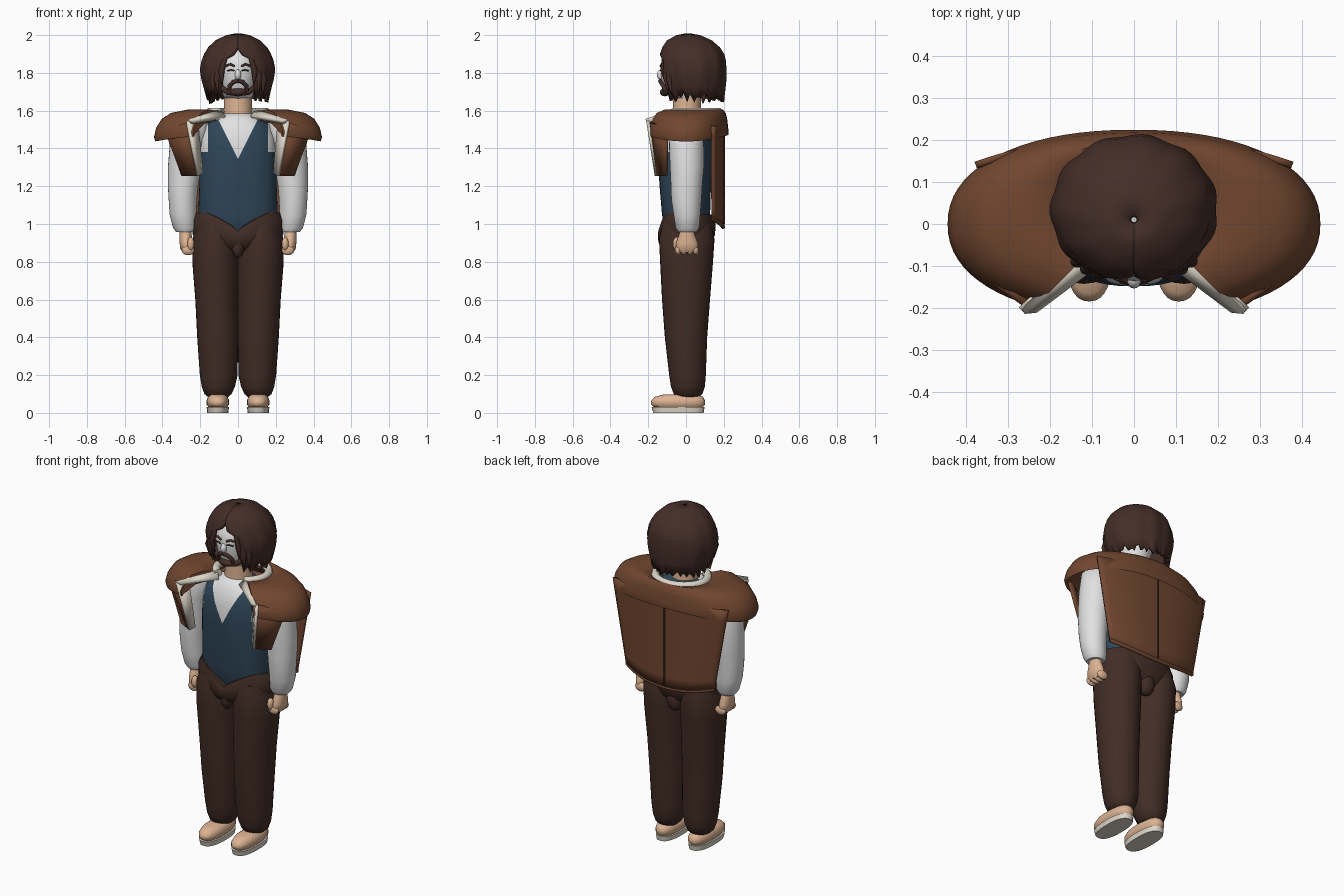
import bpy, bmesh, math, random
from math import sin, cos, radians, pi
from mathutils import Vector

random.seed(4)
if "Cube" in bpy.data.objects:
    bpy.data.objects.remove(bpy.data.objects["Cube"])


def material(name, rgb):
    m = bpy.data.materials.new(name)
    m.use_nodes = True
    m.diffuse_color = (*rgb, 1)
    m.node_tree.nodes["Principled BSDF"].inputs["Base Color"].default_value = (*rgb, 1)
    return m


HAIR = material("hair brown", (.058, .027, .021))
TROUSER = material("trouser brown", (.054, .026, .019))
LEATHER = material("jacket brown", (.165, .062, .029))
BLUE = material("waistcoat blue", (.029, .062, .1))
WHITE = material("white", (.76, .76, .77))
CREAM = material("cream", (.72, .67, .58))
SKIN = material("skin tan", (.72, .45, .29))


def finish(bm, name, mat, mirror=False, thick=0, sharp=50):
    bmesh.ops.recalc_face_normals(bm, faces=bm.faces)
    me = bpy.data.meshes.new(name)
    bm.to_mesh(me)
    bm.free()
    me.materials.append(mat)
    for p in me.polygons:
        p.use_smooth = True
    me.set_sharp_from_angle(angle=radians(sharp))
    ob = bpy.data.objects.new(name, me)
    bpy.context.collection.objects.link(ob)
    if thick:
        mod = ob.modifiers.new("thickness", 'SOLIDIFY')
        mod.thickness, mod.offset = thick, 0
    if mirror:
        ob.modifiers.new("mirror", 'MIRROR')
    return ob


def grid(rows, closed=True, caps=True, loop_rows=False):
    """Skin rows of points; columns may close into rings, rows into a tube."""
    bm = bmesh.new()
    vs = [[bm.verts.new(p) for p in r] for r in rows]
    n, k = len(vs[0]), len(vs)
    for j in range(k if loop_rows else k - 1):
        a, b = vs[j], vs[(j + 1) % k]
        for i in range(n if closed else n - 1):
            h = (i + 1) % n
            bm.faces.new((a[i], a[h], b[h], b[i]))
    if caps and loop_rows:
        bm.faces.new([r[0] for r in vs])
        bm.faces.new([r[-1] for r in vs])
    elif caps:
        bm.faces.new(vs[0])
        bm.faces.new(vs[-1])
    return bm


def oval(t, rx, ry, p=2):
    c, s = cos(t), sin(t)
    return (math.copysign(abs(c) ** (2 / p), c) * rx, math.copysign(abs(s) ** (2 / p), s) * ry)


def rings(levels, n=32, p=2):
    """Levels are (z, centre x, centre y, radius x, radius y)."""
    out = []
    for z, cx, cy, rx, ry in levels:
        pts = [oval(2 * pi * i / n, rx, ry, p) for i in range(n)]
        out.append([(cx + x, cy + y, z) for x, y in pts])
    return out


def loft(name, levels, mat, mirror=False, p=2, sharp=50):
    return finish(grid(rings(levels, p=p)), name, mat, mirror, sharp=sharp)


def ball(name, loc, size, mat, mirror=False):
    bm = bmesh.new()
    bmesh.ops.create_uvsphere(bm, u_segments=16, v_segments=10, radius=1)
    for v in bm.verts:
        v.co = Vector(a * s + l for a, s, l in zip(v.co, size, loc))
    return finish(bm, name, mat, mirror)


def tube(name, pts, r, mat, mirror=False):
    cu = bpy.data.curves.new(name, 'CURVE')
    cu.dimensions, cu.bevel_depth, cu.bevel_resolution = '3D', r, 3
    cu.use_fill_caps = True
    sp = cu.splines.new('POLY')
    sp.points.add(len(pts) - 1)
    for q, p in zip(sp.points, pts):
        q.co = (*p, 1)
    cu.materials.append(mat)
    sp.use_smooth = True
    ob = bpy.data.objects.new(name, cu)
    bpy.context.collection.objects.link(ob)
    if mirror:
        ob.modifiers.new("mirror", 'MIRROR')


def plate(name, pts, mat, thick):
    bm = bmesh.new()
    bm.faces.new([bm.verts.new(p) for p in pts])
    finish(bm, name, mat, True, thick, 30)


# Shoes and trousers
loft("shoe_sole", [(0, .107, -.04, .056, .133), (.03, .107, -.042, .059, .14)], CREAM, True, 2.5)
loft("shoe_upper", [(.031, .107, -.04, .05, .13), (.045, .107, -.042, .06, .143), (.065, .107, -.042, .06, .143),
                    (.085, .107, -.038, .052, .128), (.097, .107, -.03, .035, .09)], SKIN, True, 2.4)
loft("ankle", [(.06, .107, .01, .045, .05), (.14, .107, .01, .045, .05)], SKIN, True)
loft("trouser_leg", [(.078, .105, .012, .045, .05), (.1, .106, .011, .072, .076), (.14, .104, .01, .088, .09),
                     (.2, .102, .008, .1, .097), (.4, .108, 0, .108, .112), (.6, .113, 0, .113, .127),
                     (.8, .12, .003, .122, .14), (.92, .12, .004, .121, .147), (1, .115, .004, .1, .13)],
     TROUSER, True)
hips = []
for f, rx, ry in ((0, .12, .08), (.25, .215, .13), (.5, .24, .15), (.8, .241, .153), (1, .222, .142), (1, .18, .1)):
    row = []
    for i in range(64):
        x, y = oval(2 * pi * i / 64, rx, ry)
        u = min(1, abs(cos(2 * pi * i / 64)) / .75)
        top = .962 + .1 * u ** .8 if y < 0 else 1.05
        row.append((x, y + .004, .84 + f * (top - .84)))
    hips.append(row)
finish(grid(hips, caps=False), "trouser_hips", TROUSER)
ball("trouser_fly", (0, -.1, .89), (.035, .04, .07), TROUSER)
ball("trouser_seat", (0, .1, .88), (.05, .045, .07), TROUSER)

# Torso: waistcoat with shirt showing at the neckline and armholes
bm = grid(rings([(.92, 0, 0, .13, .09), (1, 0, 0, .195, .12), (1.06, 0, 0, .21, .128), (1.2, 0, -.004, .205, .136),
                 (1.35, 0, -.006, .202, .143), (1.45, 0, -.004, .198, .14), (1.52, 0, 0, .175, .125),
                 (1.56, 0, 0, .12, .1), (1.585, 0, 0, .07, .075)], 48, 2.3))
for co, no in (((.16, 0, 0), (1, 0, 0)), ((-.16, 0, 0), (1, 0, 0)), ((0, 0, 1.38), (0, 0, 1)),
               ((0, 0, 1.345), (1, 0, -.5)), ((0, 0, 1.345), (1, 0, .5)), ((0, 0, 0), (0, 1, 0))):
    bmesh.ops.bisect_plane(bm, geom=bm.verts[:] + bm.edges[:] + bm.faces[:], plane_co=co, plane_no=no)
for f in bm.faces:
    c = f.calc_center_median()
    armhole = c.z > 1.38 and abs(c.x) > .16
    neckline = c.y < 0 and abs(c.x) < .5 * (c.z - 1.345)
    f.material_index = int(armhole or neckline)
finish(bm, "waistcoat_and_shirt", BLUE).data.materials.append(WHITE)

# Sleeves and fists
loft("sleeve", [(1.56, .21, 0, .05, .06), (1.5, .25, 0, .1, .088), (1.4, .275, .003, .088, .092),
                (1.3, .283, .005, .088, .09), (1.2, .291, .003, .08, .083), (1.13, .292, .002, .075, .08),
                (1.05, .291, .005, .071, .071), (.98, .282, .007, .062, .062), (.957, .279, .007, .048, .048)],
     WHITE, True)
loft("hand", [(.98, .279, .006, .03, .032), (.94, .277, .005, .032, .043), (.9, .275, .005, .034, .058),
              (.87, .274, .005, .032, .06), (.85, .272, .005, .02, .045)], SKIN, True)
for i in range(4):
    ball("finger", (.264, -.042 + .031 * i, .862), (.034, .017, .027), SKIN, True)
ball("thumb", (.25, -.05, .895), (.018, .02, .036), SKIN, True)

# Shoulder cape, open at the front
cape = []
for k, z in ((0, 1.575), (.1, 1.597), (.4, 1.606), (.7, 1.588), (.86, 1.558), (.96, 1.51), (1, 1.46),
             (.975, 1.437), (.92, 1.455), (.6, 1.53), (0, 1.555)):
    row = []
    for i in range(61):
        f = i / 60
        xi, yi = oval(radians(-50 + 280 * f), .145, .13)
        xo, yo = oval(radians(-60 + 300 * f), .445, .225, 2.2)
        row.append((xi + (xo - xi) * k, (yi + .045) * (1 - k) + yo * k,
                    z + k * (.035 * (yo / .225) ** 2 if z < 1.5 else 0)))
    cape.append(row)
finish(grid(cape, closed=False, loop_rows=True), "shoulder_cape", LEATHER)

# Hanging back panel with centre seam and hem
back = []
for j in range(9):
    w = .29 + .011 * j
    row = []
    for i in range(25):
        u = i / 12 - 1
        low = .985 + .045 * u * u
        row.append((u * w, .196 - .055 * abs(u) ** 2.5, low + (1.52 - low) * j / 8))
    back.append(row)
finish(grid(back, closed=False, caps=False), "back_panel", LEATHER, thick=.016)
tube("back_hem", back[0], .011, LEATHER)
tube("back_seam", [(0, .203, 1), (0, .203, 1.5)], .004, TROUSER)

# Front flaps with pale facing, and the pale collar
plate("front_flap", [(.385, -.1, 1.5), (.26, -.19, 1.54), (.208, -.152, 1.256), (.295, -.105, 1.256)], LEATHER, .016)
plate("flap_facing", [(.27, -.205, 1.545), (.215, -.155, 1.54), (.19, -.13, 1.27), (.215, -.16, 1.255)], CREAM, .016)
plate("opening_facing", [(.265, -.208, 1.548), (.235, -.205, 1.538), (.07, -.08, 1.565), (.095, -.055, 1.6)], CREAM, .022)
collar = []
for i in range(33):
    x, y = oval(radians(-55 + 290 * i / 32), .148, .13)
    collar.append((x, y + .042, 1.594))
tube("collar", collar, .022, CREAM)

# Neck, head and face
loft("neck", [(1.53, 0, .005, .08, .078), (1.6, 0, .005, .075, .074), (1.7, 0, .005, .073, .073)], SKIN)
loft("head", [(1.665, 0, .005, .072, .072), (1.685, 0, -.01, .08, .095), (1.72, 0, -.012, .09, .11),
              (1.77, 0, -.01, .105, .122), (1.83, 0, -.008, .115, .128), (1.89, 0, 0, .11, .12),
              (1.94, 0, .01, .07, .08)], WHITE)
ball("nose", (0, -.132, 1.79), (.017, .022, .028), WHITE)
tube("eye", [(.02, -.134, 1.812), (.038, -.13, 1.816), (.056, -.121, 1.811)], .004, HAIR, True)
tube("eyebrow", [(.017, -.134, 1.835), (.04, -.13, 1.846), (.064, -.116, 1.838)], .006, HAIR, True)
tube("moustache", [(0, -.137, 1.758), (.025, -.133, 1.752), (.045, -.12, 1.73), (.047, -.11, 1.705)], .011, HAIR, True)
tube("beard_side", [(.1, -.05, 1.745), (.085, -.077, 1.72), (.055, -.1, 1.698), (0, -.118, 1.692)], .015, HAIR, True)
ball("beard_chin", (0, -.112, 1.698), (.045, .026, .022), HAIR)

# Hair shell with face opening and ragged lower edge
hair = []
N = 65
rag = [random.uniform(-.022, .012) + (.014 if i % 3 else -.014) for i in range(N)]
for z, rx, ry, cy, gap in ((2, .008, .008, .01, 0), (1.99, .06, .06, .012, 0), (1.965, .112, .112, .018, 0),
                           (1.93, .148, .143, .027, 0), (1.895, .168, .16, .032, 8), (1.865, .18, .166, .033, 27),
                           (1.82, .189, .169, .034, 30), (1.77, .182, .167, .036, 30), (1.73, .171, .16, .039, 31),
                           (1.68, .153, .148, .043, 36)):
    row = []
    for i in range(N):
        f = i / (N - 1)
        t = radians(gap) + f * (2 * pi - 2 * radians(gap))
        r = 1 + .018 * sin(11 * t) * min(1, (2 - z) * 10)
        last = rag[i] - .015 * (1 - cos(2 * pi * f)) / 2 if z < 1.7 else 0
        row.append((sin(t) * rx * r, cy - cos(t) * ry * r, z + last))
    hair.append(row)
finish(grid(hair, closed=False, caps=False), "hair", HAIR, thick=.02, sharp=60)
for dx, top, low in ((.088, 1.88, 1.74), (.112, 1.86, 1.695), (.135, 1.84, 1.69)):
    y = .033 - .168 * math.sqrt(1 - (dx / .19) ** 2)
    loft("front_lock", [(top, dx - .02, y, .012, .012), ((top + low) / 2, dx, y - .004, .017, .015),
                        (low, dx - .004, y + .008, .003, .003)], HAIR, True)
